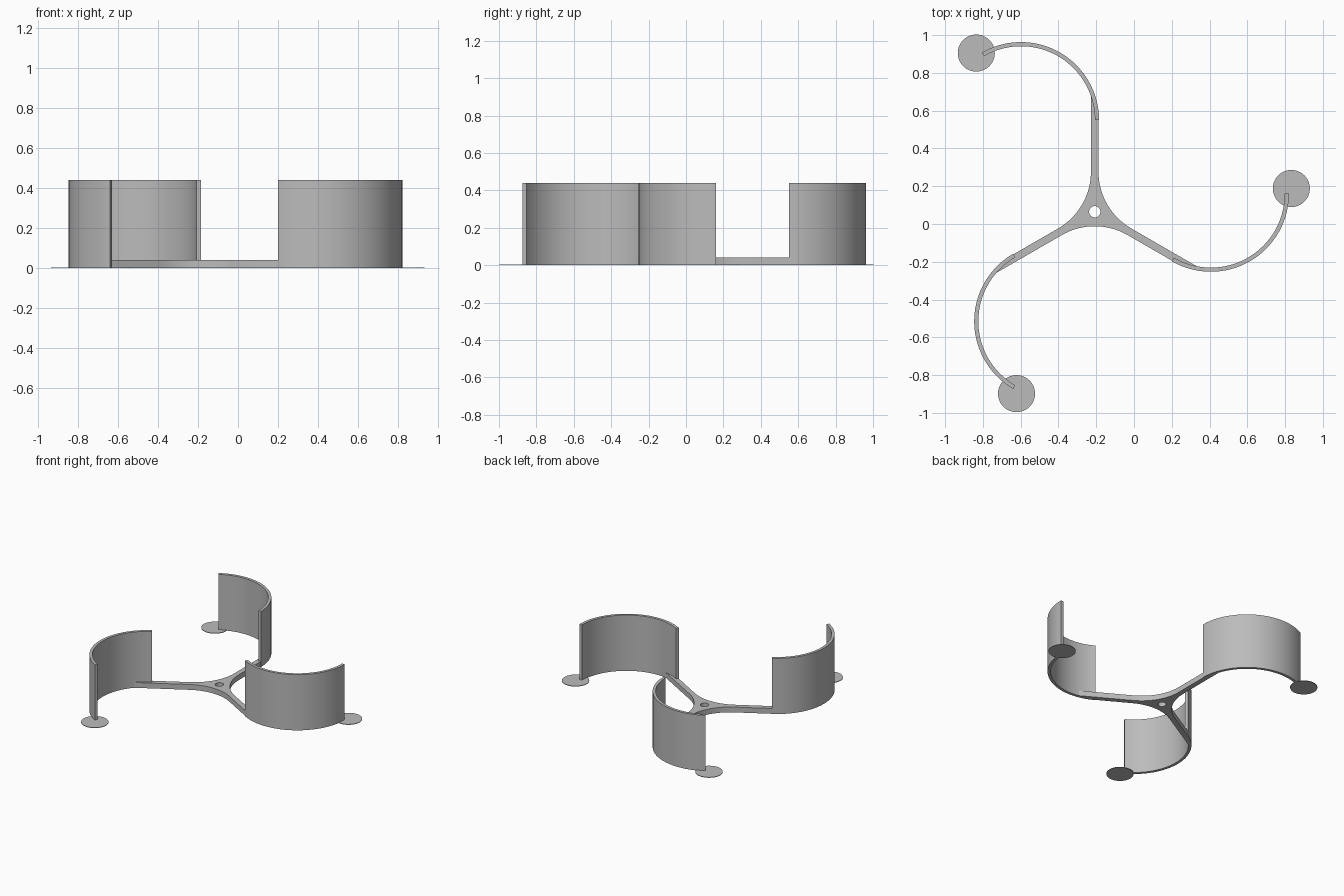
import bpy, bmesh, math
from mathutils import Matrix, Vector

if "Cube" in bpy.data.objects:
    bpy.data.objects.remove(bpy.data.objects["Cube"], do_unlink=True)

HUB = Vector((-0.208, 0.065, 0))      # centre of the three-fold symmetry
ARC = (-0.39, 0.485)                  # wall arc centre, relative to hub
R_OUT, R_IN, R_MID = 0.413, 0.391, 0.4
HALF = 0.02                           # half width of an arm

grey = bpy.data.materials.new("plain grey")
grey.use_nodes = True
colour = (0.5, 0.5, 0.5, 1)
grey.diffuse_color = colour
grey.node_tree.nodes["Principled BSDF"].inputs["Base Color"].default_value = colour


def arc(centre, radius, start, end, steps):
    """Points along a circular arc, angles in degrees."""
    points = []
    for i in range(steps + 1):
        a = math.radians(start + (end - start) * i / steps)
        points.append((centre[0] + radius * math.cos(a), centre[1] + radius * math.sin(a)))
    return points


def plate(name, loops, height, turn=0):
    """Fill closed outlines (later ones are holes) and extrude them upward."""
    bm = bmesh.new()
    edges = []
    for loop in loops:
        verts = [bm.verts.new((x, y, 0)) for x, y in loop]
        edges += [bm.edges.new((v, verts[i - 1])) for i, v in enumerate(verts)]
    bmesh.ops.triangle_fill(bm, edges=edges, use_beauty=True)
    top = bmesh.ops.extrude_face_region(bm, geom=bm.faces[:])["geom"]
    bmesh.ops.translate(bm, vec=(0, 0, height),
                        verts=[g for g in top if isinstance(g, bmesh.types.BMVert)])
    bm.transform(Matrix.Translation(HUB) @ Matrix.Rotation(math.radians(turn), 4, "Z"))
    bmesh.ops.recalc_face_normals(bm, faces=bm.faces[:])
    mesh = bpy.data.meshes.new(name)
    bm.to_mesh(mesh)
    bm.free()
    mesh.materials.append(grey)
    obj = bpy.data.objects.new(name, mesh)
    bpy.context.collection.objects.link(obj)
    bpy.ops.object.select_all(action="DESELECT")
    obj.select_set(True)
    bpy.context.view_layer.objects.active = obj
    bpy.ops.object.shade_smooth_by_angle(angle=math.radians(30))
    return obj


# Three-armed base: each arm ends inside its wall, with fillets between arms
fillet = 0.348
tip_angle = math.degrees(math.acos((-HALF - ARC[0]) / R_MID))
arm = [(HALF, ARC[1])] + arc(ARC, R_MID, 10, tip_angle, 4)
arm += arc((-HALF - fillet, 0.2125), fillet, 0, -60, 20)
outline = []
for k in range(3):
    spin = Matrix.Rotation(math.radians(120 * k), 2)
    outline += [tuple(spin @ Vector(p)) for p in arm]
hole = arc((0, 0), 0.03, 0, 360, 32)[:-1]
plate("three_arm_base", [outline, hole], 0.042)

# Curved walls and the thin foot discs at their free ends
wall = arc(ARC, R_OUT, 0, 120, 48) + arc(ARC, R_IN, 120, 0, 48)
disc = arc((-0.627, 0.84), 0.098, 0, 360, 64)[:-1]
for k, side in enumerate(("back", "front", "left")):
    plate(side + "_curved_wall", [wall], 0.44, 120 * k)
    plate(side + "_foot_disc", [disc], 0.004, 120 * k)
